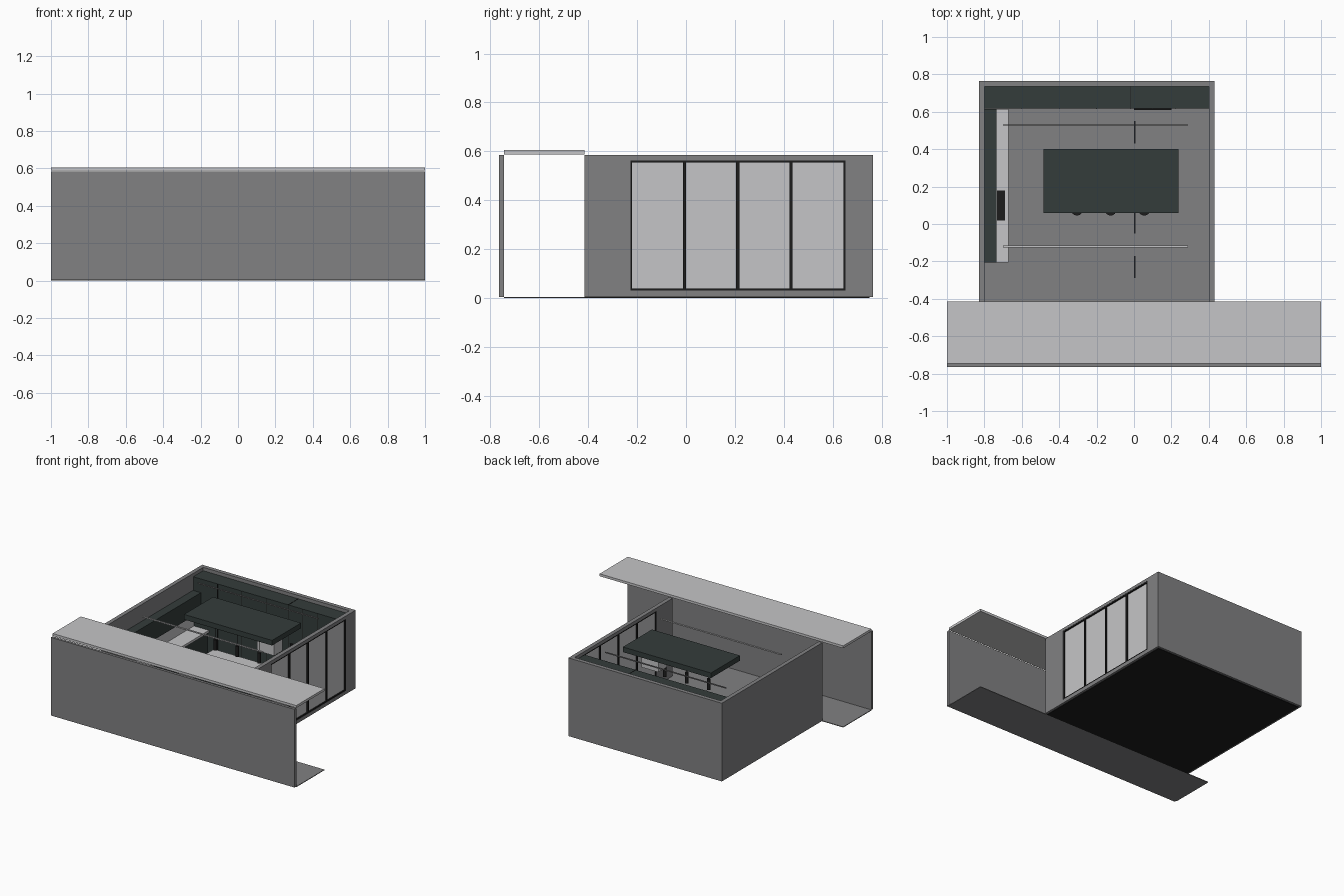
import bpy, bmesh
from mathutils import Matrix, Vector

if "Cube" in bpy.data.objects:
    bpy.data.objects.remove(bpy.data.objects["Cube"])


def material(name, rgb):
    m = bpy.data.materials.new(name)
    m.diffuse_color = (*rgb, 1)
    m.use_nodes = True
    m.node_tree.nodes["Principled BSDF"].inputs["Base Color"].default_value = m.diffuse_color
    return m


GREY = material("wall grey", (0.22, 0.22, 0.225))
LIGHT = material("light grey", (0.56, 0.56, 0.57))
DARK = material("dark slate", (0.034, 0.046, 0.044))
BLACK = material("black", (0.012, 0.012, 0.012))


def finish(name, bm, mat):
    me = bpy.data.meshes.new(name)
    bm.to_mesh(me)
    bm.free()
    me.materials.append(mat)
    ob = bpy.data.objects.new(name, me)
    bpy.context.collection.objects.link(ob)
    return ob


def box(name, x, y, z, mat):
    """Box from (min, max) ranges."""
    bm = bmesh.new()
    size = Vector((x[1] - x[0], y[1] - y[0], z[1] - z[0]))
    mid = Vector((sum(x), sum(y), sum(z))) / 2
    bmesh.ops.create_cube(bm, size=1, matrix=Matrix.Translation(mid) @ Matrix.Diagonal((*size, 1)))
    return finish(name, bm, mat)


def cylinder(name, x, y, z, r, mat, sides=16):
    bm = bmesh.new()
    bmesh.ops.create_cone(bm, cap_ends=True, segments=sides, radius1=r, radius2=r, depth=z[1] - z[0],
                          matrix=Matrix.Translation((x, y, sum(z) / 2)))
    return finish(name, bm, mat)


# Corridor: front wall, thin floor and flat canopy
box("front_wall", (-1, 1), (-0.765, -0.745), (0.005, 0.585), GREY)
box("corridor_floor", (-1, 1), (-0.745, -0.415), (0, 0.005), GREY)
box("canopy", (-1, 1), (-0.745, -0.415), (0.588, 0.606), LIGHT)

# Room floor with a dark base
box("floor_base", (-0.815, 0.415), (-0.415, 0.75), (0, 0.004), BLACK)
box("room_floor", (-0.80, 0.40), (-0.415, 0.735), (0.004, 0.008), GREY)

# Room walls, the right one built around the window opening
H = (0.005, 0.585)
box("left_wall", (-0.83, -0.80), (-0.415, 0.765), H, GREY)
box("back_wall", (-0.80, 0.40), (0.735, 0.765), H, GREY)
RX = (0.40, 0.43)
WY, WZ = (-0.228, 0.652), (0.03, 0.563)
box("right_wall_front", RX, (-0.415, WY[0]), H, GREY)
box("right_wall_back", RX, (WY[1], 0.765), H, GREY)
box("right_wall_sill", RX, WY, (H[0], WZ[0]), GREY)
box("right_wall_lintel", RX, WY, (WZ[1], H[1]), GREY)

# Window with four panes
FX = (0.401, 0.429)
box("window_pane", (0.410, 0.420), WY, WZ, LIGHT)
box("window_frame_bottom", FX, WY, (WZ[0], WZ[0] + 0.009), BLACK)
box("window_frame_top", FX, WY, (WZ[1] - 0.009, WZ[1]), BLACK)
step = (WY[1] - WY[0] - 0.008) / 4
for i in range(5):
    y = WY[0] + 0.004 + i * step
    w = 0.0065 if 0 < i < 4 else 0.004
    box("window_mullion", FX, (y - w, y + w), WZ, BLACK)

# Tall cabinets along the back wall with door seams and handles
box("tall_cabinets", (-0.80, 0.40), (0.618, 0.735), (0.008, 0.56), DARK)
for x in (-0.6, -0.4, -0.2, -0.02, 0.10, 0.22):
    box("cabinet_seam", (x - 0.002, x + 0.002), (0.615, 0.62), (0.02, 0.56), BLACK)
box("cabinet_top_seam", (-0.022, -0.018), (0.618, 0.735), (0.559, 0.562), BLACK)
box("oven_front", (0.0, 0.20), (0.610, 0.619), (0.14, 0.28), BLACK)

# Left counter, base units, backsplash and wall units
LY = (-0.205, 0.615)
box("base_units", (-0.80, -0.68), LY, (0.008, 0.18), DARK)
box("counter_top", (-0.80, -0.67), LY, (0.18, 0.198), LIGHT)
box("backsplash", (-0.80, -0.792), LY, (0.198, 0.32), LIGHT)
box("wall_units", (-0.80, -0.735), LY, (0.32, 0.46), DARK)
box("hob", (-0.732, -0.69), (0.02, 0.178), (0.198, 0.202), BLACK)

# Island under a hanging ceiling panel
box("island_body", (-0.45, 0.20), (0.12, 0.37), (0.008, 0.18), DARK)
box("island_top", (-0.47, 0.22), (0.10, 0.39), (0.18, 0.198), LIGHT)
box("ceiling_panel", (-0.485, 0.238), (0.06, 0.40), (0.54, 0.578), DARK)
box("extractor_hood", (0.03, 0.17), (0.18, 0.28), (0.40, 0.54), LIGHT)

# Pendant lamps and stools along the island
for x in (-0.305, -0.125, 0.055):
    cylinder("pendant_cord", x, 0.17, (0.40, 0.54), 0.0015, BLACK, 6)
    cylinder("pendant_lamp", x, 0.17, (0.32, 0.40), 0.012, BLACK)
    cylinder("stool_seat", x, 0.077, (0.135, 0.15), 0.032, BLACK)
    cylinder("stool_post", x, 0.077, (0.012, 0.135), 0.005, BLACK, 8)
    cylinder("stool_base", x, 0.077, (0.008, 0.013), 0.028, BLACK)

# Light rails across the room
box("front_light_rail", (-0.70, 0.29), (-0.125, -0.116), (0.57, 0.578), LIGHT)
box("back_light_rail", (-0.70, 0.29), (0.527, 0.533), (0.57, 0.578), GREY)

# Short dark strips on the floor
for y0, y1 in ((0.43, 0.55), (-0.05, 0.065), (-0.29, -0.17)):
    box("floor_strip", (0.001, 0.008), (y0, y1), (0.008, 0.012), BLACK)
